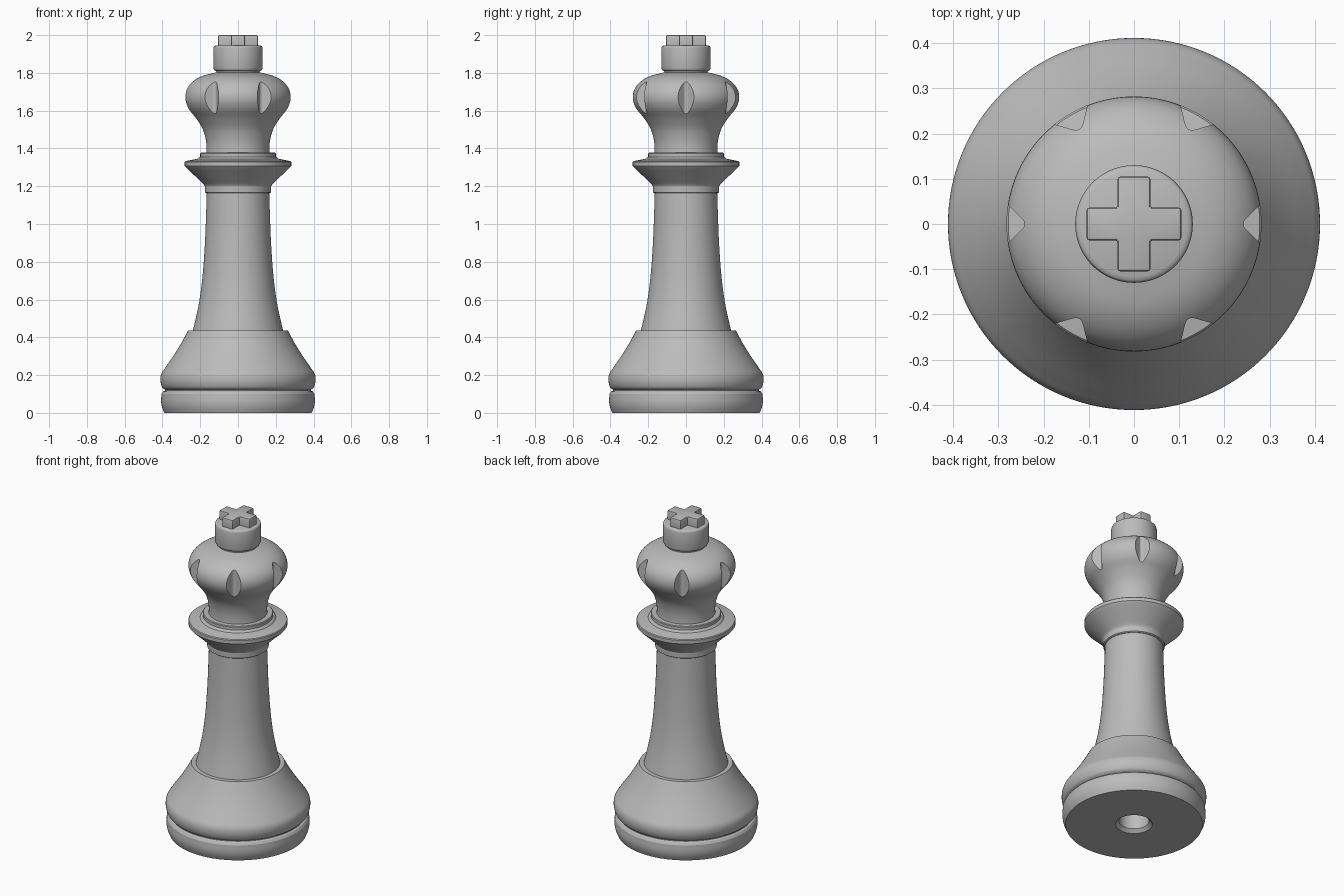
import bpy, bmesh, math
from mathutils import Vector, Matrix, geometry

cube = bpy.data.objects.get("Cube")
if cube:
    bpy.data.objects.remove(cube)

STEPS = 128
grey = bpy.data.materials.new("plain grey")
grey.use_nodes = True
grey.diffuse_color = (0.5, 0.5, 0.5, 1)
grey.node_tree.nodes["Principled BSDF"].inputs["Base Color"].default_value = grey.diffuse_color


def finish(name, bm):
    bmesh.ops.recalc_face_normals(bm, faces=bm.faces[:])
    mesh = bpy.data.meshes.new(name)
    bm.to_mesh(mesh)
    bm.free()
    mesh.materials.append(grey)
    obj = bpy.data.objects.new(name, mesh)
    bpy.context.collection.objects.link(obj)
    return obj


def activate(obj):
    bpy.ops.object.select_all(action='DESELECT')
    obj.select_set(True)
    bpy.context.view_layer.objects.active = obj


def smooth(obj):
    activate(obj)
    bpy.ops.object.shade_smooth_by_angle(angle=math.radians(28))


def curve(points, n=6):
    """Smooth curve through (radius, height) points."""
    p = [Vector(q) for q in points]
    p = [2 * p[0] - p[1]] + p + [2 * p[-1] - p[-2]]
    out = []
    for i in range(1, len(p) - 2):
        m0, m1 = (p[i + 1] - p[i - 1]) / 6, (p[i + 2] - p[i]) / 6
        seg = geometry.interpolate_bezier(p[i], p[i] + m0, p[i + 1] - m1, p[i + 1], n + 1)
        out += [tuple(v) for v in seg[:-1]]
    return out + [points[-1]]


def lathe(name, profile):
    """Closed solid turned about the z axis."""
    profile = [(0, profile[0][1])] + profile + [(0, profile[-1][1])]
    bm = bmesh.new()
    verts = [bm.verts.new((r, 0, z)) for r, z in profile]
    edges = [bm.edges.new(pair) for pair in zip(verts, verts[1:])]
    bmesh.ops.spin(bm, geom=verts + edges, cent=(0, 0, 0), axis=(0, 0, 1),
                   angle=math.tau, steps=STEPS, use_merge=False)
    bmesh.ops.remove_doubles(bm, verts=bm.verts[:], dist=1e-5)
    return finish(name, bm)


def prism(name, loops, low, high):
    """Upright prisms from flat outlines."""
    bm = bmesh.new()
    for loop in loops:
        face = bm.faces.new([bm.verts.new((x, y, low)) for x, y in loop])
        top = bmesh.ops.extrude_face_region(bm, geom=[face])["geom"]
        bmesh.ops.translate(bm, vec=(0, 0, high - low),
                            verts=[v for v in top if isinstance(v, bmesh.types.BMVert)])
    return finish(name, bm)


def turn(points, angle):
    return [tuple((Matrix.Rotation(angle, 2) @ Vector(p))) for p in points]


# Base with a chamfered hole underneath, a groove and a domed shoulder
smooth(lathe("base", [(0.085, 0.3), (0.085, 0.02), (0.105, 0), (0.39, 0)]
             + curve([(0.39, 0), (0.402, 0.03), (0.407, 0.06), (0.405, 0.1)])
             + [(0.397, 0.113), (0.386, 0.118)]
             + curve([(0.386, 0.122), (0.402, 0.137), (0.411, 0.17), (0.407, 0.205),
                      (0.385, 0.24), (0.34, 0.305), (0.3, 0.37), (0.265, 0.435)])))

# Tapering column
smooth(lathe("column", curve([(0.247, 0.41), (0.239, 0.435), (0.207, 0.58), (0.187, 0.73),
                              (0.175, 0.9), (0.169, 1.05), (0.165, 1.18)])))

# Flared collar with stepped rings
smooth(lathe("collar", [(0.168, 1.163), (0.175, 1.168), (0.176, 1.2)]
             + curve([(0.176, 1.2), (0.185, 1.213), (0.22, 1.247), (0.278, 1.302)], 4)
             + [(0.282, 1.307), (0.282, 1.328), (0.278, 1.333), (0.215, 1.345),
                (0.207, 1.354), (0.2, 1.356), (0.2, 1.374), (0.196, 1.378)]))

# Bulbous head with six upright V grooves
head = lathe("head", curve([(0.168, 1.36), (0.166, 1.4), (0.171, 1.45), (0.188, 1.505),
                            (0.222, 1.56), (0.262, 1.61), (0.281, 1.66), (0.274, 1.71),
                            (0.242, 1.752), (0.19, 1.783), (0.115, 1.803)]))
half = [(0.31, 0.072), (0.25, 0.0145), (0.246, 0.0105), (0.243, 0.006)]
groove = half + [(0.242, 0)] + [(x, -y) for x, y in reversed(half)]
cutter = prism("groove_cutter", [turn(groove, k * math.tau / 6) for k in range(6)], 1.45, 1.82)
cutter.hide_render = True
activate(head)
cut = head.modifiers.new("grooves", 'BOOLEAN')
cut.operation = 'DIFFERENCE'
cut.solver = 'EXACT'
cut.object = cutter
bpy.ops.object.modifier_apply(modifier=cut.name)
bpy.data.objects.remove(cutter)
smooth(head)

# Round cap
smooth(lathe("cap", [(0.115, 1.79), (0.115, 1.807)]
             + curve([(0.116, 1.81), (0.126, 1.815), (0.13, 1.826)], 4)
             + curve([(0.13, 1.93), (0.127, 1.94), (0.118, 1.945)], 4)))

# Cross on top, with softened edges
corner = [(0.105, -0.036), (0.105, 0.036), (0.036, 0.036)]
outline = [p for k in range(4) for p in turn(corner, k * math.pi / 2)]
cross = prism("cross", [outline], 1.92, 2.0)
activate(cross)
bevel = cross.modifiers.new("soft edges", 'BEVEL')
bevel.width = 0.006
bevel.segments = 2
bpy.ops.object.modifier_apply(modifier=bevel.name)
smooth(cross)
